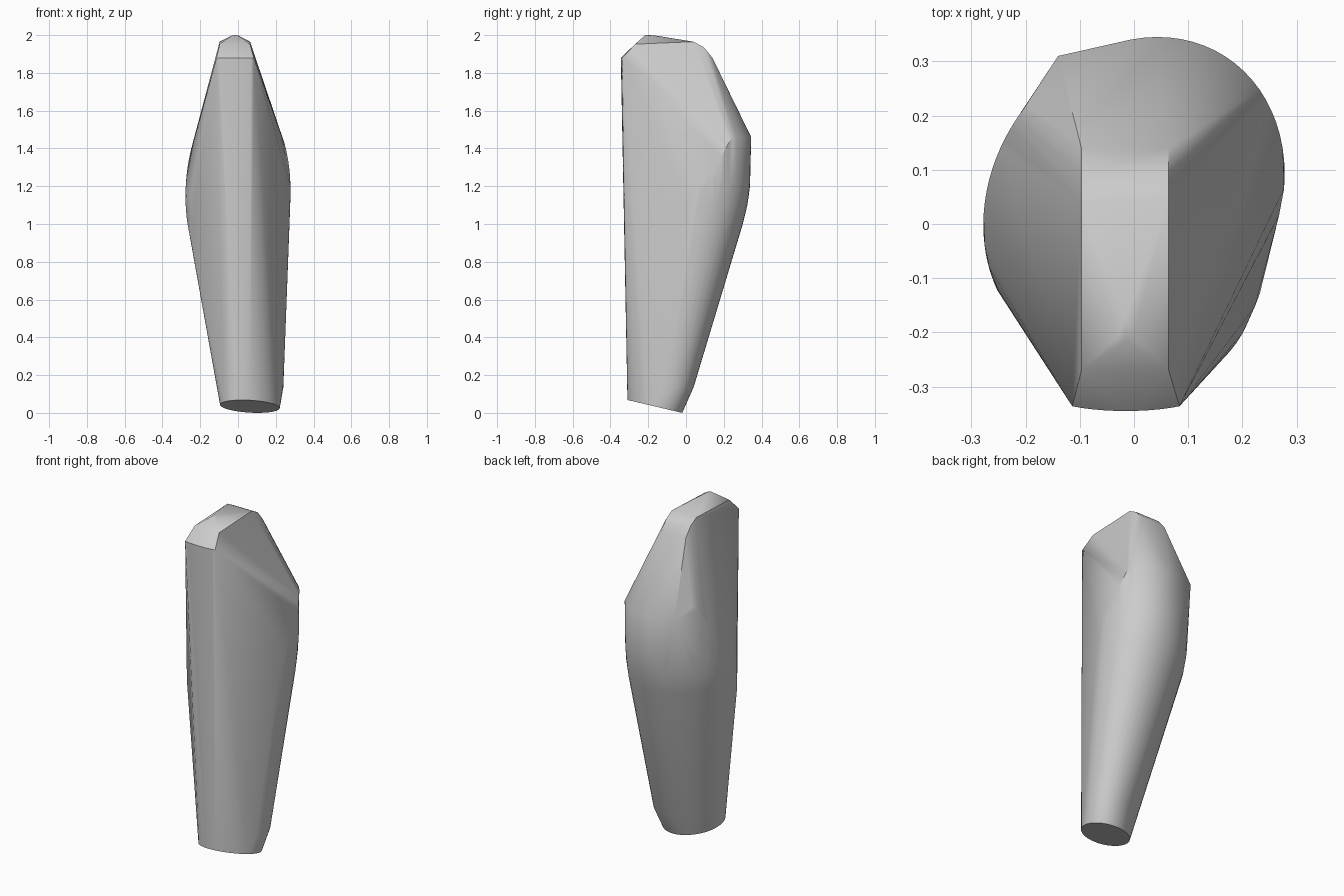
import bpy, bmesh
from math import sin, cos, radians

cube = bpy.data.objects.get("Cube")
if cube:
    bpy.data.objects.remove(cube, do_unlink=True)

grey = bpy.data.materials.new("plain_grey")
grey.use_nodes = True
colour = (0.6, 0.6, 0.6, 1)
grey.diffuse_color = colour
grey.node_tree.nodes["Principled BSDF"].inputs["Base Color"].default_value = colour


def arc(cx, cy, rx, ry, skew, start, end, height, steps=24):
    """Skewed elliptical arc whose height is a function of y."""
    points = []
    for i in range(steps + 1):
        a = start + (end - start) * i / steps
        x, y = cx + rx * cos(radians(a)), cy + ry * sin(radians(a + skew))
        points.append((x, y, height(y)))
    return points


points = []
# tilted foot, and the slightly wider heel just above it
points += arc(0.063, -0.165, 0.158, 0.145, 15, 0, 352.5, lambda y: -0.0045 - 0.235 * y, 47)
points += arc(0.08, -0.12, 0.16, 0.16, 15, -35, 100, lambda y: 0.135, 16)
# swelling belly: lower rims, then a rim that climbs towards the back on each side
points += arc(0.004, 0.045, 0.268, 0.256, 9, -20, 205, lambda y: 1.0)
points += arc(0, 0.045, 0.277, 0.28, 9, -15, 212, lambda y: 1.1)
points += arc(0, 0.045, 0.278, 0.294, 9, -5, 205, lambda y: 1.2 if y > 0.03 else 1.15)
points += arc(0, 0.045, 0.278, 0.30, 9, 0, 115, lambda y: min(1.46, 1.0 + 1.9 * y))
points += arc(0, 0.045, 0.278, 0.30, 9, 135, 205, lambda y: min(1.52, 1.15 + 1.8 * y))
points += [(-0.14, 0.31, 1.46)]
# gently rounded front edge below the crown
points += arc(-0.015, -0.315, 0.14, 0.03, 0, 225, 315, lambda y: 1.88, 10)
# crown: corners on both sides and a short ridge
for x in (-0.097, 0.064):
    points += [(x, -0.27, 1.952), (x, 0.04, 1.965), (x, 0.095, 1.935), (x, 0.14, 1.88)]
points += [(-0.03, -0.206, 1.999), (-0.015, -0.215, 2.0), (0, -0.206, 1.999), (-0.015, -0.17, 1.999)]

# wrap the rims in one tight skin
bm = bmesh.new()
for p in points:
    bm.verts.new(p)
hull = bmesh.ops.convex_hull(bm, input=bm.verts)
loose = {g for g in hull["geom_interior"] + hull["geom_unused"] if isinstance(g, bmesh.types.BMVert)}
bmesh.ops.delete(bm, geom=list(loose), context="VERTS")
bmesh.ops.dissolve_limit(bm, angle_limit=radians(1), verts=bm.verts, edges=bm.edges)
bmesh.ops.recalc_face_normals(bm, faces=bm.faces)

mesh = bpy.data.meshes.new("tapered_body")
bm.to_mesh(mesh)
bm.free()
mesh.materials.append(grey)
body = bpy.data.objects.new("tapered_body", mesh)
bpy.context.collection.objects.link(body)
bpy.context.view_layer.objects.active = body
body.select_set(True)
bpy.ops.object.shade_smooth_by_angle(angle=radians(30))
